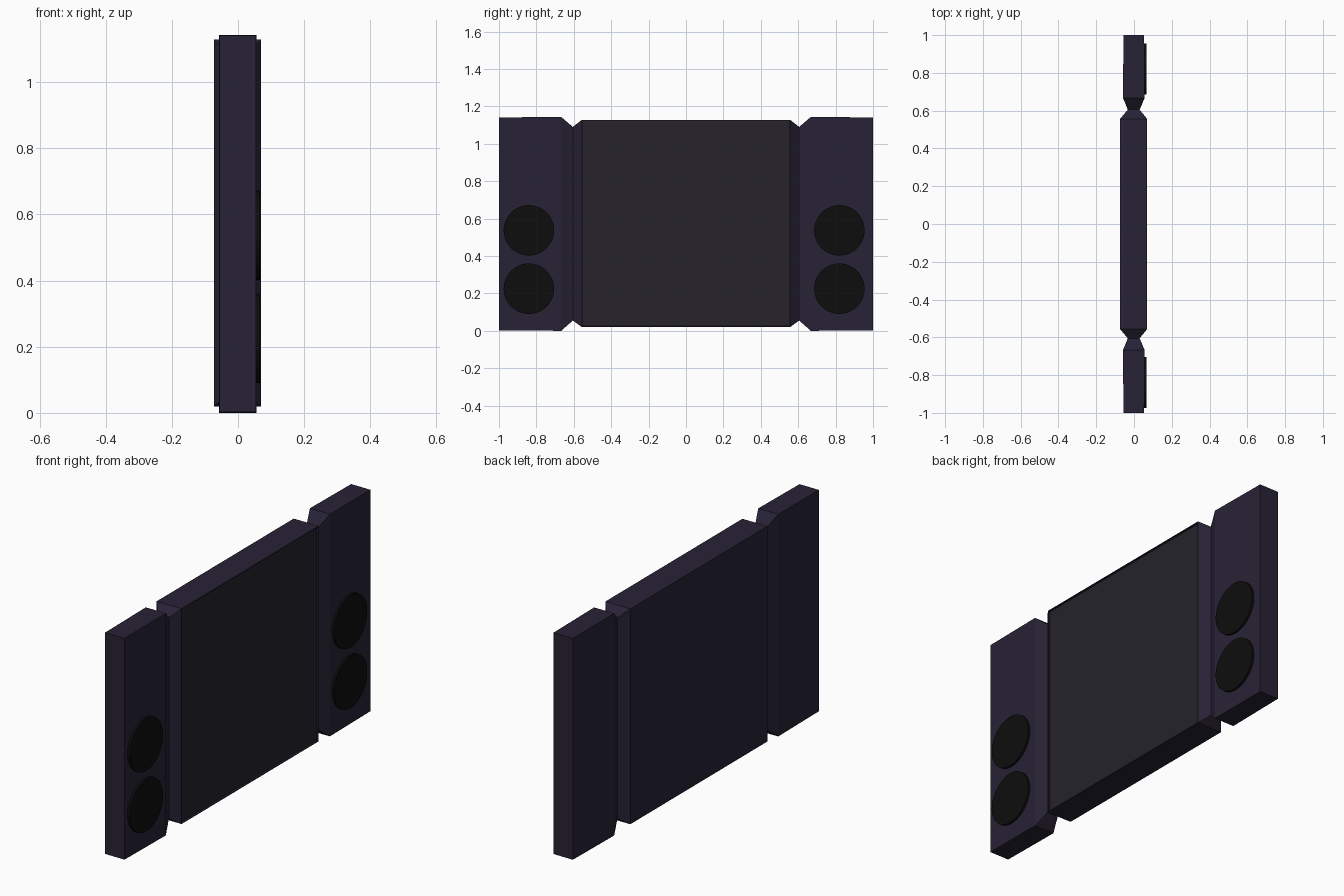
import bpy, bmesh
from mathutils import Matrix

if "Cube" in bpy.data.objects:
    bpy.data.objects.remove(bpy.data.objects["Cube"])


def material(name, color):
    m = bpy.data.materials.new(name)
    m.diffuse_color = (*color, 1)
    m.use_nodes = True
    m.node_tree.nodes["Principled BSDF"].inputs["Base Color"].default_value = m.diffuse_color
    return m


shell = material("dark_purple_shell", (0.021, 0.016, 0.036))
glass = material("screen_grey", (0.019, 0.017, 0.024))
black = material("speaker_black", (0.004, 0.004, 0.004))


def finish(name, bm, *mats):
    bmesh.ops.recalc_face_normals(bm, faces=bm.faces)
    me = bpy.data.meshes.new(name)
    bm.to_mesh(me)
    bm.free()
    for m in mats:
        me.materials.append(m)
    ob = bpy.data.objects.new(name, me)
    bpy.context.collection.objects.link(ob)
    return ob


def loft(sections, cap_end):
    """Join rectangular sections (y, x0, x1, z0, z1) along y."""
    bm = bmesh.new()
    rings = [[bm.verts.new(p) for p in ((a, y, c), (b, y, c), (b, y, d), (a, y, d))]
             for y, a, b, c, d in sections]
    for r, s in zip(rings, rings[1:]):
        for i in range(4):
            j = (i + 1) % 4
            bm.faces.new((r[i], r[j], s[j], s[i]))
    if cap_end:
        bm.faces.new(rings[-1])
    return bm


# Centre cabinet, tapering to a neck at both ends, with a recessed screen
neck = (-0.033, 0.030, 0.055, 1.090)
body = (-0.073, 0.069, 0.020, 1.128)
bm = loft([(-0.605, *neck), (-0.557, *body), (0.557, *body), (0.605, *neck)], False)
bmesh.ops.recalc_face_normals(bm, faces=bm.faces)
screen = max(bm.faces, key=lambda f: f.calc_center_median().x)
bmesh.ops.inset_region(bm, faces=[screen], thickness=0.004, use_even_offset=True)
ring = bmesh.ops.inset_region(bm, faces=[screen], thickness=0.0005, use_even_offset=True)
for v in screen.verts:
    v.co.x -= 0.010
screen.material_index = 1
finish("screen_cabinet", bm, shell, glass)

# Speaker boxes on both sides, each starting from the neck
for side, label in ((1, "right"), (-1, "left")):
    bm = loft([(side * 0.605, *neck),
               (side * 0.667, -0.058, 0.056, 0.000, 1.143),
               (side * 1.000, -0.056, 0.054, 0.002, 1.141)], True)
    finish(label + "_speaker_box", bm, shell)

# Two round drivers on the front of each box
for label, y in (("right", 0.82), ("left", -0.84)):
    for level, z in (("upper", 0.537), ("lower", 0.225)):
        bm = bmesh.new()
        place = Matrix.Translation((0.058, y, z)) @ Matrix.Rotation(1.5707963, 4, 'Y')
        bmesh.ops.create_cone(bm, cap_ends=True, segments=48, radius1=0.135,
                              radius2=0.135, depth=0.018, matrix=place)
        finish(f"{label}_{level}_driver", bm, black)
